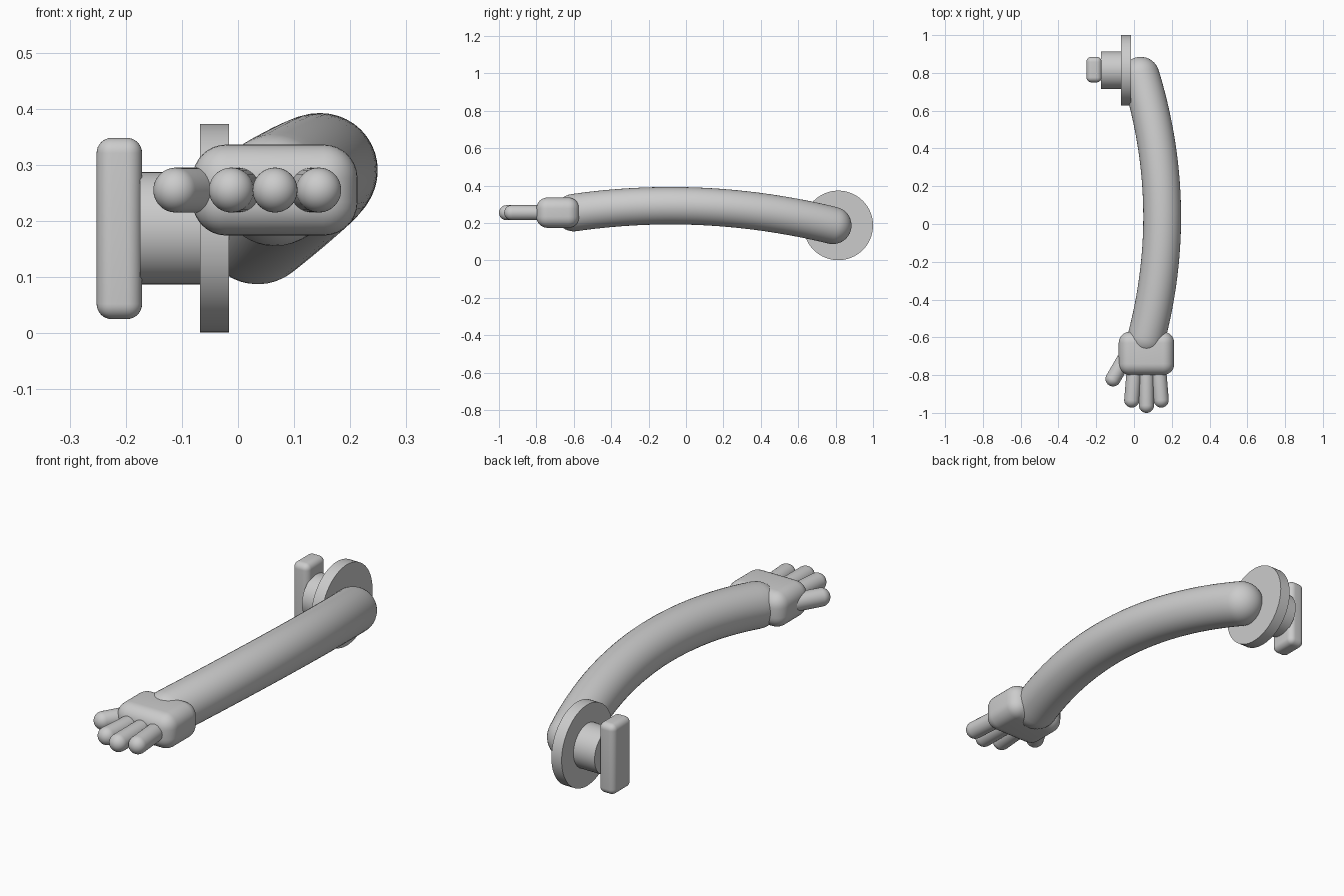
import bpy, bmesh, math
from mathutils import Vector

if "Cube" in bpy.data.objects:
    bpy.data.objects.remove(bpy.data.objects["Cube"])

SEG = 40


def finish(name, bm, angle=35):
    bmesh.ops.recalc_face_normals(bm, faces=bm.faces[:])
    me = bpy.data.meshes.new(name)
    bm.to_mesh(me)
    bm.free()
    ob = bpy.data.objects.new(name, me)
    bpy.context.collection.objects.link(ob)
    bpy.ops.object.select_all(action='DESELECT')
    ob.select_set(True)
    bpy.context.view_layer.objects.active = ob
    bpy.ops.object.shade_smooth_by_angle(angle=math.radians(angle))
    return ob


def round_tube(name, path, r, cap=10):
    """Tube along a path, closed by a hemisphere at each end."""
    n = len(path)
    tans = [(path[min(i + 1, n - 1)] - path[max(i - 1, 0)]).normalized() for i in range(n)]
    angles = [math.pi / 2 * k / cap for k in range(1, cap)]
    stations = [(path[0] - tans[0] * r * math.sin(a), tans[0], r * math.cos(a)) for a in reversed(angles)]
    stations += [(p, t, r) for p, t in zip(path, tans)]
    stations += [(path[-1] + tans[-1] * r * math.sin(a), tans[-1], r * math.cos(a)) for a in angles]
    bm = bmesh.new()
    rings = []
    for c, t, rad in stations:
        q = t.to_track_quat('Z', 'Y')
        rings.append([bm.verts.new(c + q @ Vector((rad * math.cos(a), rad * math.sin(a), 0)))
                      for a in (2 * math.pi * i / SEG for i in range(SEG))])
    for a, b in zip(rings, rings[1:]):
        for i in range(SEG):
            j = (i + 1) % SEG
            bm.faces.new((a[i], a[j], b[j], b[i]))
    for ring, tip in ((rings[0], path[0] - tans[0] * r), (rings[-1], path[-1] + tans[-1] * r)):
        v = bm.verts.new(tip)
        for i in range(SEG):
            bm.faces.new((ring[i], ring[(i + 1) % SEG], v))
    return finish(name, bm, 60)


def rounded_box(name, lo, hi, bevel):
    lo, hi = Vector(lo), Vector(hi)
    bm = bmesh.new()
    bmesh.ops.create_cube(bm, size=1)
    for v in bm.verts:
        v.co = (lo + hi) / 2 + v.co * (hi - lo)
    bmesh.ops.bevel(bm, geom=bm.edges[:], offset=bevel, segments=8, profile=0.5, affect='EDGES')
    return finish(name, bm)


def x_cylinder(name, x0, x1, r, y=0.814, z=0.187):
    bm = bmesh.new()
    bmesh.ops.create_cone(bm, cap_ends=True, segments=64, radius1=r, radius2=r, depth=x1 - x0)
    for v in bm.verts:
        v.co = Vector(((x0 + x1) / 2 + v.co.z, y + v.co.x, z + v.co.y))
    return finish(name, bm)


# Shoulder joint: flange, hub and grip bar
x_cylinder("shoulder_flange", -0.068, -0.016, 0.186)
x_cylinder("shoulder_hub", -0.175, -0.06, 0.1)
rounded_box("shoulder_bar", (-0.252, 0.75, 0.025), (-0.171, 0.885, 0.348), 0.027)

# Bowed arm along a quadratic curve
a, b = Vector((0.035, 0.785, 0.187)), Vector((0.066, -0.6, 0.255))
bow = Vector((0.392, 0, 0.268))
round_tube("arm", [a.lerp(b, t) + bow * t * (1 - t) for t in (i / 40 for i in range(41))], 0.1)

# Palm
rounded_box("palm", (-0.081, -0.8, 0.174), (0.213, -0.57, 0.336), 0.06)

# Fingers and thumb
digits = {
    "finger_inner": ((0.004, -0.74), (-0.012, -0.932)),
    "finger_middle": ((0.066, -0.74), (0.066, -0.96)),
    "finger_outer": ((0.128, -0.74), (0.144, -0.932)),
    "thumb": ((-0.03, -0.68), (-0.111, -0.82)),
}
for name, (p, q) in digits.items():
    round_tube(name, [Vector((*p, 0.255)), Vector((*q, 0.255))], 0.04)
